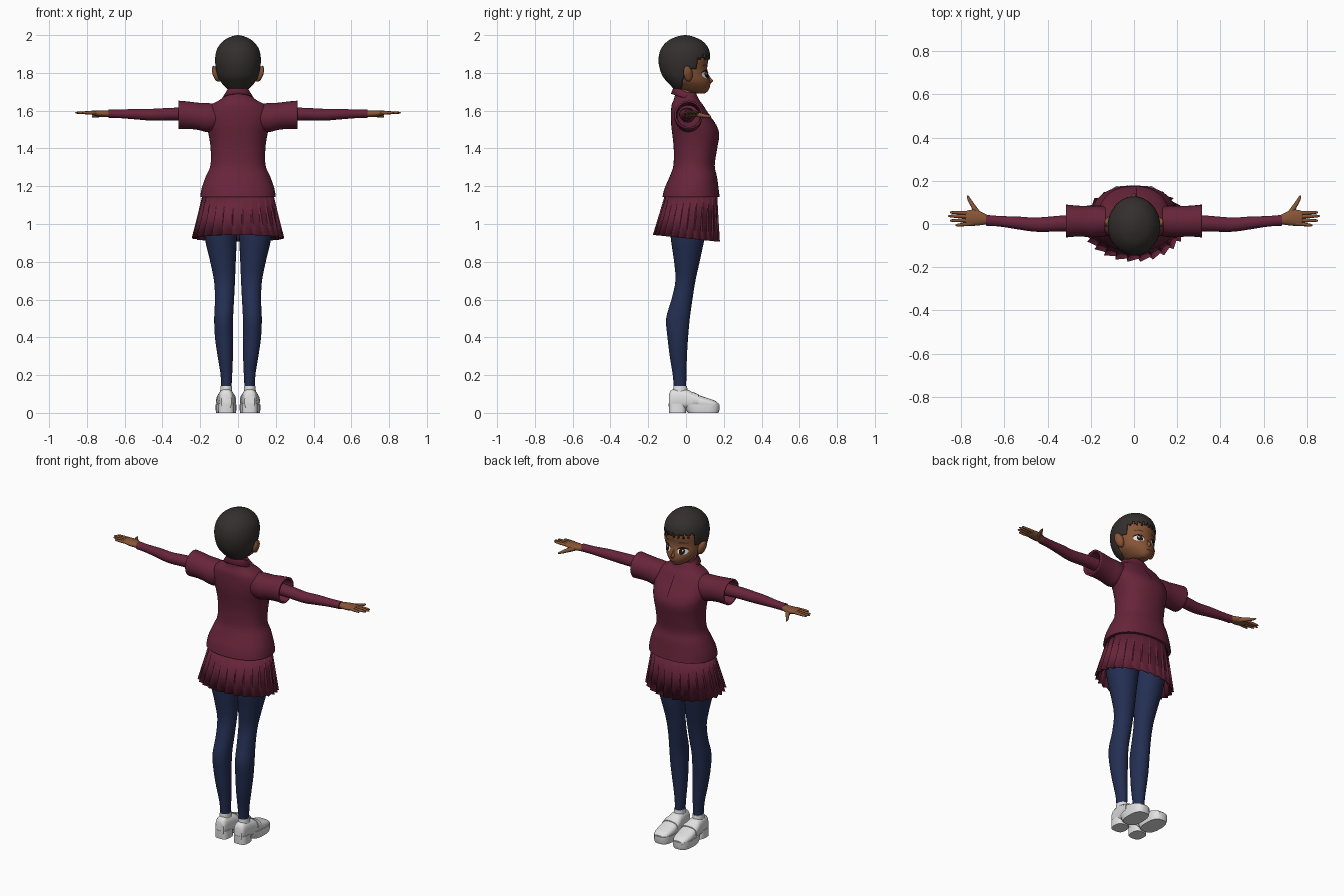
import bpy, bmesh, math
from mathutils import Vector
from mathutils.bvhtree import BVHTree

if "Cube" in bpy.data.objects:
    bpy.data.objects.remove(bpy.data.objects["Cube"])


def material(name, *rgb):
    m = bpy.data.materials.new(name)
    m.use_nodes = True
    m.diffuse_color = (*rgb, 1)
    m.node_tree.nodes["Principled BSDF"].inputs["Base Color"].default_value = (*rgb, 1)
    return m


MAROON = material("maroon cloth", .135, .018, .042)
DARK = material("dark maroon seam", .03, .004, .01)
NAVY = material("navy tights", .017, .028, .085)
HAIR = material("black brown hair", .035, .028, .028)
SKIN = material("brown skin", .24, .09, .037)
WHITE = material("white", .75, .75, .75)
INK = material("dark eye", .015, .008, .007)


def finish(name, bm, mat, mirror=False, thick=0, angle=40):
    bmesh.ops.recalc_face_normals(bm, faces=bm.faces)
    me = bpy.data.meshes.new(name)
    bm.to_mesh(me)
    bm.free()
    me.materials.append(mat)
    ob = bpy.data.objects.new(name, me)
    bpy.context.collection.objects.link(ob)
    bpy.ops.object.select_all(action="DESELECT")
    ob.select_set(True)
    bpy.context.view_layer.objects.active = ob
    bpy.ops.object.shade_smooth_by_angle(angle=math.radians(angle))
    if thick:
        mod = ob.modifiers.new("thickness", "SOLIDIFY")
        mod.thickness = thick
        mod.offset = -1
    if mirror:
        ob.modifiers.new("mirror", "MIRROR")
    return ob


def smooth_rows(rows, sub):
    # Catmull-Rom through the given sections
    out = []
    for i in range(len(rows) - 1):
        p0, p1 = rows[max(i - 1, 0)], rows[i]
        p2, p3 = rows[i + 1], rows[min(i + 2, len(rows) - 1)]
        for k in range(sub):
            t = k / sub
            out.append([.5 * (2 * b + (c - a) * t + (2 * a - 5 * b + 4 * c - d) * t * t
                              + (3 * b - a - 3 * c + d) * t ** 3)
                        for a, b, c, d in zip(p0, p1, p2, p3)])
    return out + [rows[-1]]


def loft(name, axis, rows, mat, n=28, power=2, sub=4, caps=True, keep=None, **kw):
    # rows: position on the axis, then low and high of the two other axes
    bm = bmesh.new()
    rings = []
    for t, a0, a1, b0, b1 in smooth_rows(rows, sub):
        ring = []
        for i in range(n):
            w = math.tau * i / n
            c, s = [math.copysign(abs(f) ** (2 / power), f) for f in (math.cos(w), math.sin(w))]
            co = [(a0 + a1) / 2 + (a1 - a0) / 2 * c, (b0 + b1) / 2 + (b1 - b0) / 2 * s]
            co.insert("xyz".index(axis), t)
            ring.append(bm.verts.new(co))
        rings.append(ring)
    bridge(bm, rings)
    if caps:
        bm.faces.new(rings[0])
        bm.faces.new(rings[-1])
    if keep:
        bad = [f for f in bm.faces if not keep(f.calc_center_median())]
        bmesh.ops.delete(bm, geom=bad, context="FACES")
    return finish(name, bm, mat, **kw)


def bridge(bm, rings, closed=True):
    n = len(rings[0])
    for a, b in zip(rings, rings[1:]):
        for i in range(n if closed else n - 1):
            j = (i + 1) % n
            bm.faces.new((a[i], a[j], b[j], b[i]))


def sym(rows):
    # rows given as z, half width, back, front
    return [(z, -w, w, y0, y1) for z, w, y0, y1 in rows]


def decal(name, target, cx, cz, rx, rz, mat, lift, bend=0, mirror=True):
    # thin elliptical plate laid on the front of a part
    me = target.data
    tree = BVHTree.FromPolygons([v.co for v in me.vertices], [p.vertices for p in me.polygons])
    bm = bmesh.new()
    rings = []
    for r in (.02, .35, .7, 1):
        ring = []
        for i in range(20):
            w = math.tau * i / 20
            dx = r * math.cos(w)
            x, z = cx + rx * dx, cz + rz * r * math.sin(w) - bend * dx * dx
            hit = tree.ray_cast(Vector((x, 1, z)), Vector((0, -1, 0)))[0]
            ring.append(bm.verts.new((x, (hit.y if hit else 0) + lift, z)))
        rings.append(ring)
    bridge(bm, rings)
    bm.faces.new(rings[0])
    return finish(name, bm, mat, mirror=mirror)


# Head, ears and hair
head = loft("head", "z", sym([
    (1.692, .018, .05, .1), (1.705, .045, -.03, .117), (1.735, .077, -.07, .128),
    (1.765, .097, -.1, .126), (1.82, .11, -.125, .112), (1.88, .112, -.132, .118),
    (1.94, .095, -.11, .098), (1.985, .045, -.05, .04)]), SKIN, n=40)
loft("nose", "z", sym([(1.742, .004, .11, .127), (1.757, .011, .1, .143),
                       (1.775, .007, .1, .13), (1.8, .003, .09, .113)]), SKIN, n=12)
loft("ears", "x", [(.095, .0, .03, 1.755, 1.815), (.115, -.012, .035, 1.757, 1.83),
                   (.132, -.012, .022, 1.785, 1.838), (.137, .0, .01, 1.805, 1.825)],
     SKIN, n=16, mirror=True)


def hairline(c):
    fringe = 1.885 + .012 * math.sin(250 * c.x)
    return c.z > fringe or (c.y < .06 and c.z > 1.82) or c.y < -.005 - (1.82 - c.z) * .2


loft("hair", "z", sym([
    (1.7, .04, -.05, .03), (1.74, .082, -.088, .06), (1.78, .106, -.122, .1),
    (1.83, .118, -.141, .119), (1.88, .121, -.145, .128), (1.93, .109, -.131, .119),
    (1.97, .077, -.095, .085), (1.992, .036, -.048, .038), (2.0, .004, -.01, .002)]),
    HAIR, n=80, sub=6, keep=hairline, thick=.008)

# Facial details
decal("eye_whites", head, .05, 1.79, .026, .019, WHITE, .002)
decal("irises", head, .048, 1.79, .015, .019, INK, .004)
decal("eye_glints", head, .053, 1.797, .004, .005, WHITE, .006)
decal("upper_lashes", head, .051, 1.812, .03, .005, INK, .005, bend=.012)
decal("eyebrows", head, .05, 1.842, .026, .003, HAIR, .003, bend=.006)
decal("mouth", head, 0, 1.725, .017, .002, INK, .002, mirror=False)

# Neck and knitted top
loft("neck", "z", sym([(1.62, .055, -.05, .05), (1.68, .043, -.045, .045),
                       (1.76, .043, -.045, .045)]), SKIN)
top = loft("top", "z", sym([
    (1.142, .2, -.125, .178), (1.19, .192, -.113, .172), (1.25, .171, -.087, .164),
    (1.31, .146, -.067, .152), (1.4, .145, -.065, .165), (1.47, .155, -.072, .176),
    (1.52, .165, -.078, .162), (1.58, .166, -.08, .122), (1.63, .142, -.076, .09),
    (1.66, .092, -.064, .068), (1.695, .058, -.056, .052)]), MAROON, n=48, power=2.25)
decal("placket_seam", top, .012, 1.57, .003, .06, DARK, .002, mirror=False)

# Folded collar, open at the front with two points
bm = bmesh.new()
rings = [[], [], []]
for i in range(33):
    w = math.radians(97 + 346 * i / 32)
    s, front = math.sin(w), max(0, math.sin(w)) ** 3
    shape = ((.054, .054, 1.698 - .025 * s), (.06, .06, 1.702 - .026 * s),
             (.082, .076 + .022 * front, 1.668 - .022 * s - .022 * front))
    for ring, (rx, ry, z) in zip(rings, shape):
        ring.append(bm.verts.new((rx * math.cos(w), ry * s - .004, z)))
bridge(bm, rings, closed=False)
finish("collar", bm, MAROON, thick=.006)

# Sleeves and arms
loft("short_sleeves", "x", [
    (.1, -.05, .075, 1.5, 1.635), (.16, -.06, .085, 1.487, 1.64), (.21, -.06, .083, 1.498, 1.642),
    (.26, -.058, .085, 1.503, 1.648), (.314, -.062, .09, 1.502, 1.653)],
    MAROON, caps=False, thick=.01, mirror=True)
loft("arms", "x", [
    (.12, -.03, .05, 1.535, 1.615), (.32, -.034, .04, 1.548, 1.616), (.45, -.036, .03, 1.547, 1.61),
    (.53, -.026, .034, 1.553, 1.61), (.62, -.012, .037, 1.56, 1.606),
    (.685, -.008, .042, 1.562, 1.606)], MAROON, mirror=True)

# Hands
loft("palms", "x", [
    (.67, .0, .037, 1.567, 1.601), (.7, -.004, .053, 1.566, 1.602), (.735, -.008, .066, 1.568, 1.602),
    (.77, -.008, .063, 1.577, 1.601), (.78, .0, .055, 1.582, 1.598)], SKIN, n=20, mirror=True)
fingers = {"index": (.05, .054, .853), "middle": (.034, .037, .862),
           "ring": (.017, .016, .853), "little": (.002, -.006, .826)}
for name, (y0, y1, tip) in fingers.items():
    rows = []
    for f, r in ((0, .009), (.5, .0085), (.9, .006), (1, .002)):
        x, y = .75 + (tip - .75) * f, y0 + (y1 - y0) * f
        rows.append((x, y - r, y + r, 1.589 - r, 1.589 + r))
    loft(name + "_fingers", "x", rows, SKIN, n=10, sub=2, mirror=True)
loft("thumbs", "y", [(.03, .69, .74, 1.568, 1.596), (.07, .722, .75, 1.565, 1.59),
                     (.105, .748, .768, 1.563, 1.581), (.128, .764, .774, 1.564, 1.575),
                     (.133, .768, .772, 1.567, 1.571)], SKIN, n=12, mirror=True)

# Pleated skirt
bm = bmesh.new()
rings = [[], [], []]
pleats = 26
for i in range(pleats * 2):
    fold = i % 2
    w = math.tau * (i // 2 + .88 * fold) / pleats
    c, s = math.cos(w), math.sin(w)
    for ring, f in zip(rings, (0, .5, 1)):
        k = 1 + f * (-.065 if fold else .02)
        rx, ry = .185 + .055 * f, .137 + .038 * f
        ring.append(bm.verts.new((rx * c * k, (.028 - .026 * f) + ry * s * k,
                                  1.165 - f * (.24 + .018 * s))))
bridge(bm, rings)
finish("pleated_skirt", bm, MAROON, thick=.005, angle=20)

# Legs in tights
loft("legs", "z", [
    (.1, .036, .088, -.062, .0), (.2, .031, .092, -.07, .002), (.3, .027, .108, -.086, .005),
    (.4, .026, .122, -.098, .011), (.5, .026, .126, -.105, .02), (.6, .021, .122, -.077, .034),
    (.7, .016, .127, -.056, .05), (.8, .012, .147, -.063, .072), (.92, .006, .175, -.08, .098),
    (1.02, .0, .183, -.088, .12), (1.15, .0, .175, -.08, .13)], NAVY, mirror=True)

# Socks and loafers
loft("sock_cuffs", "z", [(.08, .03, .095, -.068, .01), (.12, .031, .094, -.068, .008),
                         (.142, .032, .092, -.066, .005)], WHITE, mirror=True)
loft("shoe_uppers", "y", [
    (-.09, .035, .088, .02, .1), (-.075, .028, .097, .02, .122), (-.03, .022, .103, .02, .128),
    (.015, .017, .108, .02, .12), (.05, .013, .112, .02, .1), (.1, .012, .115, .02, .083),
    (.15, .02, .108, .02, .066), (.172, .038, .092, .022, .05)], WHITE, power=2.6, mirror=True)
loft("shoe_straps", "y", [(.035, .012, .113, .03, .112), (.05, .01, .115, .03, .105),
                          (.065, .01, .116, .03, .099)], WHITE, power=2.6, mirror=True)
loft("shoe_heels", "z", [(0, .02, .105, -.09, .0), (.05, .022, .103, -.092, .0)],
     WHITE, power=3, sub=1, mirror=True)
loft("shoe_soles", "z", [(0, .012, .115, .01, .172), (.015, .009, .118, .0, .177),
                         (.045, .009, .118, -.01, .177)], WHITE, power=2.7, sub=1, mirror=True)
